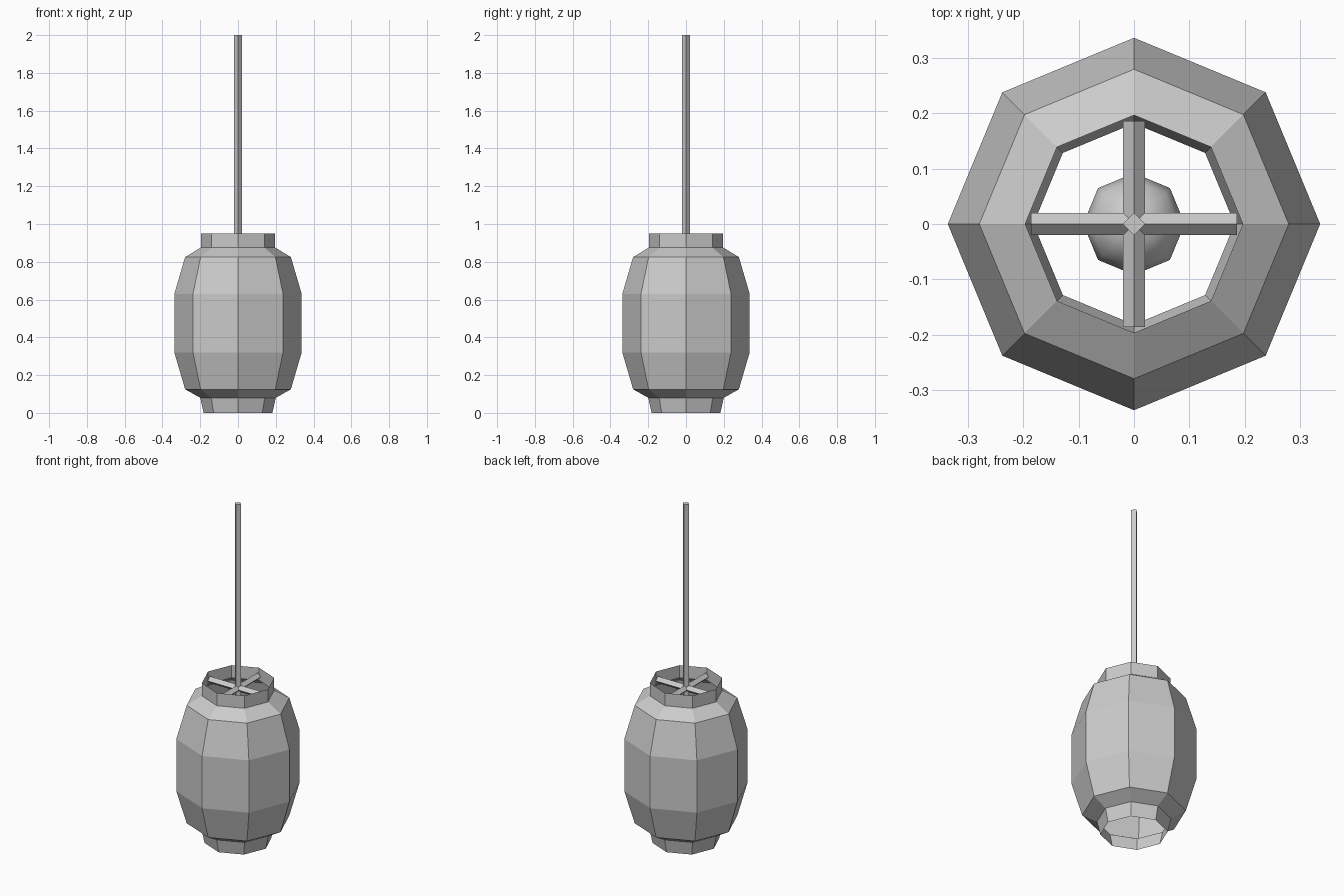
import bpy, bmesh
from math import cos, sin, pi, tau

if "Cube" in bpy.data.objects:
    bpy.data.objects.remove(bpy.data.objects["Cube"])


def finish(name, bm):
    mesh = bpy.data.meshes.new(name)
    bm.to_mesh(mesh)
    bm.free()
    obj = bpy.data.objects.new(name, mesh)
    bpy.context.collection.objects.link(obj)
    return obj


def lathe(name, profile, sides=8):
    """Open faceted shell from (radius, z) points, corners on the axes."""
    bm = bmesh.new()
    rings = [[bm.verts.new((r * cos(tau * i / sides), r * sin(tau * i / sides), z))
              for i in range(sides)] for r, z in profile]
    for low, high in zip(rings, rings[1:]):
        for i in range(sides):
            j = (i + 1) % sides
            bm.faces.new((low[i], low[j], high[j], high[i]))
    return finish(name, bm)


def diamond_bar(name, length, location, rotation=(0, 0, 0)):
    """Four-sided bar with its edges pointing along the axes."""
    bpy.ops.mesh.primitive_cylinder_add(vertices=4, radius=0.02, depth=length,
                                        location=location, rotation=rotation)
    obj = bpy.context.object
    obj.name = name
    return obj


# Lantern shade and its open collars
lathe("lantern_shade", [(0.20, 0.08), (0.28, 0.125), (0.337, 0.32),
                        (0.337, 0.63), (0.28, 0.825), (0.197, 0.875)])
lathe("bottom_collar", [(0.182, 0.0), (0.20, 0.08)])
lathe("top_collar", [(0.197, 0.875), (0.197, 0.95)])

# Cross bars inside the top collar
diamond_bar("cross_bar_x", 0.372, (0, 0, 0.905), (0, pi / 2, 0))
diamond_bar("cross_bar_y", 0.372, (0, 0, 0.905), (pi / 2, 0, 0))

# Hanging rod, running down to the bulb
rod_bottom = 0.55
diamond_bar("hanging_rod", 2 - rod_bottom, (0, 0, (2 + rod_bottom) / 2))

# Bulb
bpy.ops.mesh.primitive_uv_sphere_add(segments=8, ring_count=6, radius=0.092,
                                     location=(0, 0, 0.5))
bulb = bpy.context.object
bulb.name = "bulb"
bpy.ops.object.shade_smooth()
